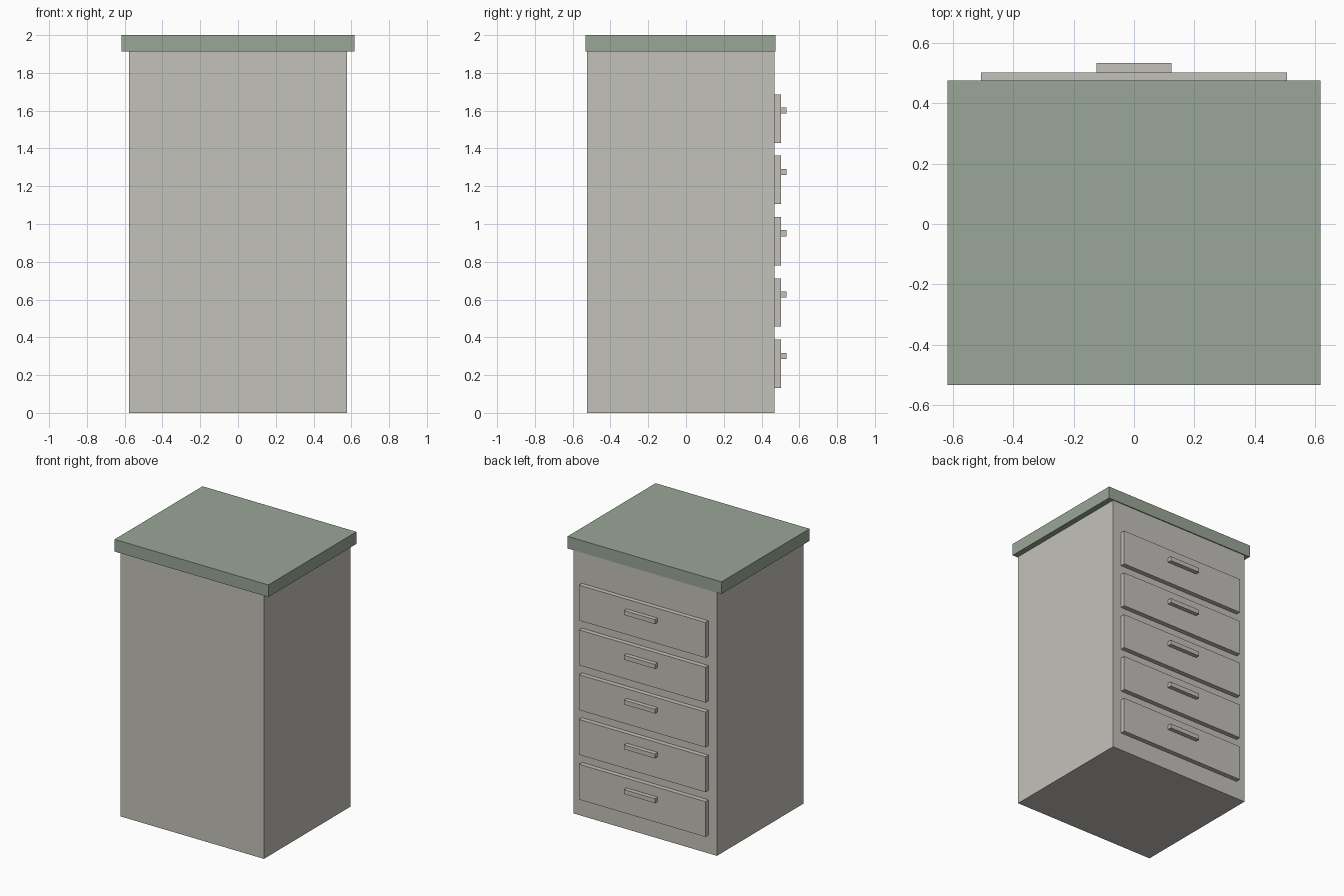
import bpy

if "Cube" in bpy.data.objects:
    bpy.data.objects.remove(bpy.data.objects["Cube"], do_unlink=True)


def make_material(name, rgb):
    mat = bpy.data.materials.new(name)
    mat.use_nodes = True
    colour = (*rgb, 1.0)
    mat.diffuse_color = colour
    mat.node_tree.nodes["Principled BSDF"].inputs["Base Color"].default_value = colour
    return mat


def box(name, low, high, mat):
    """Axis-aligned box between two opposite corners."""
    centre = [(a + b) / 2 for a, b in zip(low, high)]
    size = [b - a for a, b in zip(low, high)]
    bpy.ops.mesh.primitive_cube_add(size=1, location=centre)
    obj = bpy.context.object
    obj.name = name
    obj.scale = size
    bpy.ops.object.transform_apply(location=False, rotation=False, scale=True)
    obj.data.materials.append(mat)
    return obj


warm_grey = make_material("warm grey", (0.55, 0.535, 0.495))
sage_green = make_material("sage green", (0.325, 0.38, 0.31))

# Cabinet body and overhanging worktop
box("cabinet_body", (-0.576, -0.525, 0), (0.576, 0.468, 1.912), warm_grey)
box("worktop", (-0.617, -0.533, 1.912), (0.617, 0.475, 2), sage_green)

# Five drawers, each with a bar handle slightly above its middle
for i in range(5):
    z = 0.26 + i * 0.3245
    box(f"drawer_front_{i + 1}", (-0.507, 0.46, z - 0.128), (0.507, 0.502, z + 0.128), warm_grey)
    box(f"drawer_handle_{i + 1}", (-0.124, 0.5, z + 0.026), (0.124, 0.533, z + 0.058), warm_grey)
